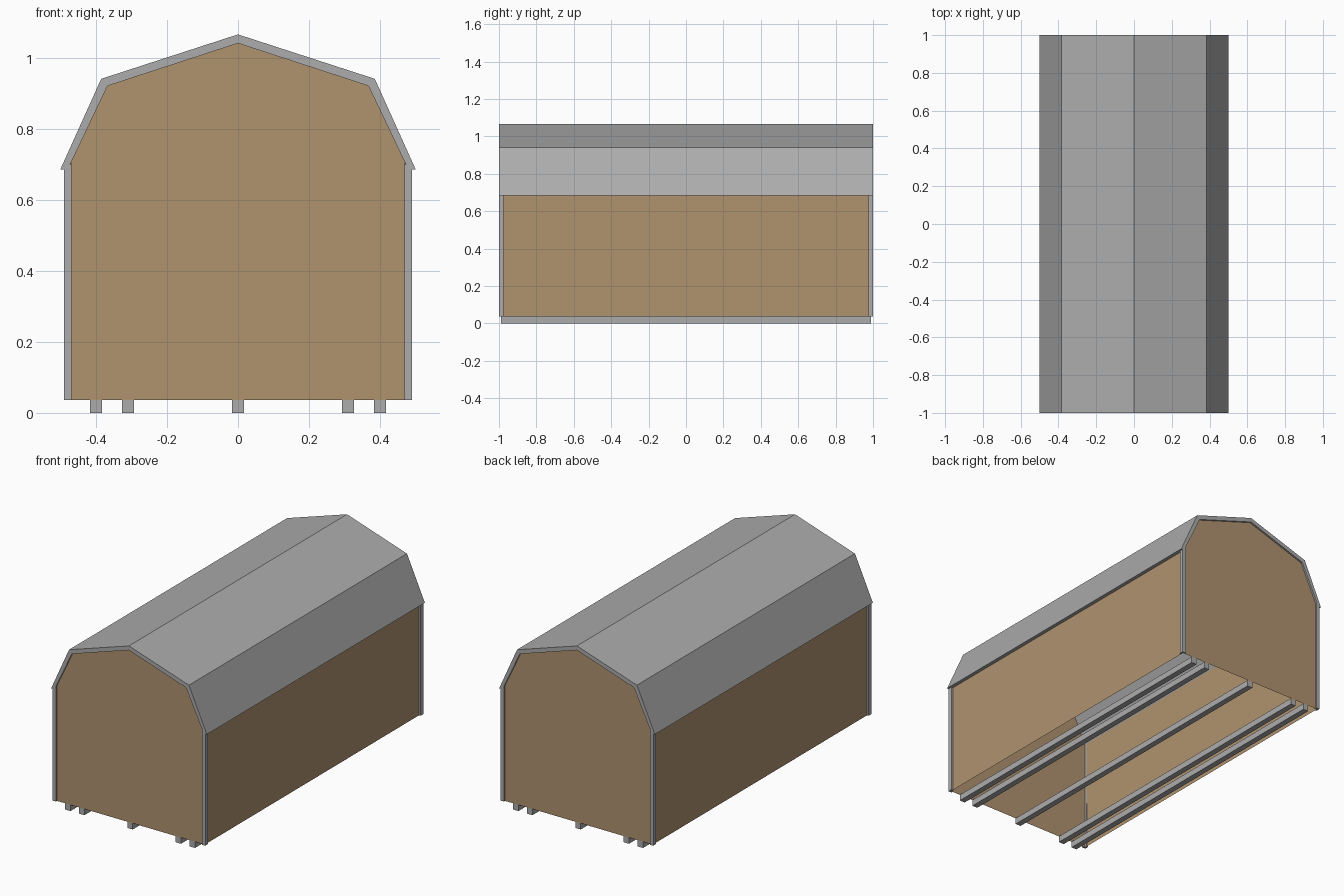
import bpy, bmesh

if "Cube" in bpy.data.objects:
    bpy.data.objects.remove(bpy.data.objects["Cube"])


def material(name, color):
    m = bpy.data.materials.new(name)
    m.diffuse_color = (*color, 1.0)
    m.use_nodes = True
    m.node_tree.nodes["Principled BSDF"].inputs["Base Color"].default_value = m.diffuse_color
    return m


GREY = material("grey_trim", (0.413, 0.413, 0.413))
WOOD = material("tan_siding", (0.434, 0.287, 0.159))


def finish(name, bm, mat):
    bmesh.ops.recalc_face_normals(bm, faces=bm.faces)
    mesh = bpy.data.meshes.new(name)
    bm.to_mesh(mesh)
    bm.free()
    mesh.materials.append(mat)
    ob = bpy.data.objects.new(name, mesh)
    bpy.context.collection.objects.link(ob)
    return ob


def prism(name, profile, y0, y1, mat):
    """Extrude an x-z profile from y0 to y1."""
    bm = bmesh.new()
    face = bm.faces.new([bm.verts.new((x, y0, z)) for x, z in profile])
    out = bmesh.ops.extrude_face_region(bm, geom=[face])
    verts = [g for g in out["geom"] if isinstance(g, bmesh.types.BMVert)]
    bmesh.ops.translate(bm, verts=verts, vec=(0, y1 - y0, 0))
    return finish(name, bm, mat)


def rect(x0, x1, z0, z1):
    return [(x0, z0), (x1, z0), (x1, z1), (x0, z1)]


def mirrored(half):
    """Half outline from the eave to the ridge, completed to the other side."""
    return half + [(-x, z) for x, z in reversed(half[:-1])]


BASE, EAVE = 0.036, 0.685
outer = mirrored([(0.5, EAVE), (0.385, 0.94), (0, 1.065)])
inner = mirrored([(0.479, EAVE), (0.367, 0.92), (0, 1.04)])

# Gambrel roof shell
prism("roof", outer + inner[::-1], -1.0, 1.0, GREY)

# Siding: gable ends and side walls, open underneath
wall = mirrored([(0.48, BASE), (0.479, EAVE), (0.367, 0.92), (0, 1.04)])
siding = prism("siding", wall, -0.99, 0.99, WOOD)
bm = bmesh.new()
bm.from_mesh(siding.data)
drop = [f for f in bm.faces
        if abs(f.normal.y) < 0.5 and (f.calc_center_median().z > EAVE or f.normal.z < -0.5)]
bmesh.ops.delete(bm, geom=drop, context="FACES")
bm.to_mesh(siding.data)
bm.free()

# Corner boards: one plate on the gable and one on the side at each corner
for sx, xn in ((-1, "left"), (1, "right")):
    for sy, yn in ((-1, "front"), (1, "back")):
        gable = [(0.468, BASE), (0.49, BASE), (0.49, EAVE), (0.479, EAVE), (0.468, 0.707)]
        prism(f"{yn}_{xn}_gable_corner_board", [(sx * x, z) for x, z in gable],
              sy * 0.99, sy * 1.0, GREY)
        side = rect(0.479, 0.49, BASE, EAVE)
        prism(f"{yn}_{xn}_side_corner_board", [(sx * x, z) for x, z in side],
              sy * 0.975, sy * 0.99, GREY)

# Ground skids
for i, x in enumerate((-0.4, -0.31, 0.0, 0.31, 0.4)):
    prism(f"skid_{i + 1}", rect(x - 0.017, x + 0.017, 0.0, BASE), -0.99, 0.99, GREY)
